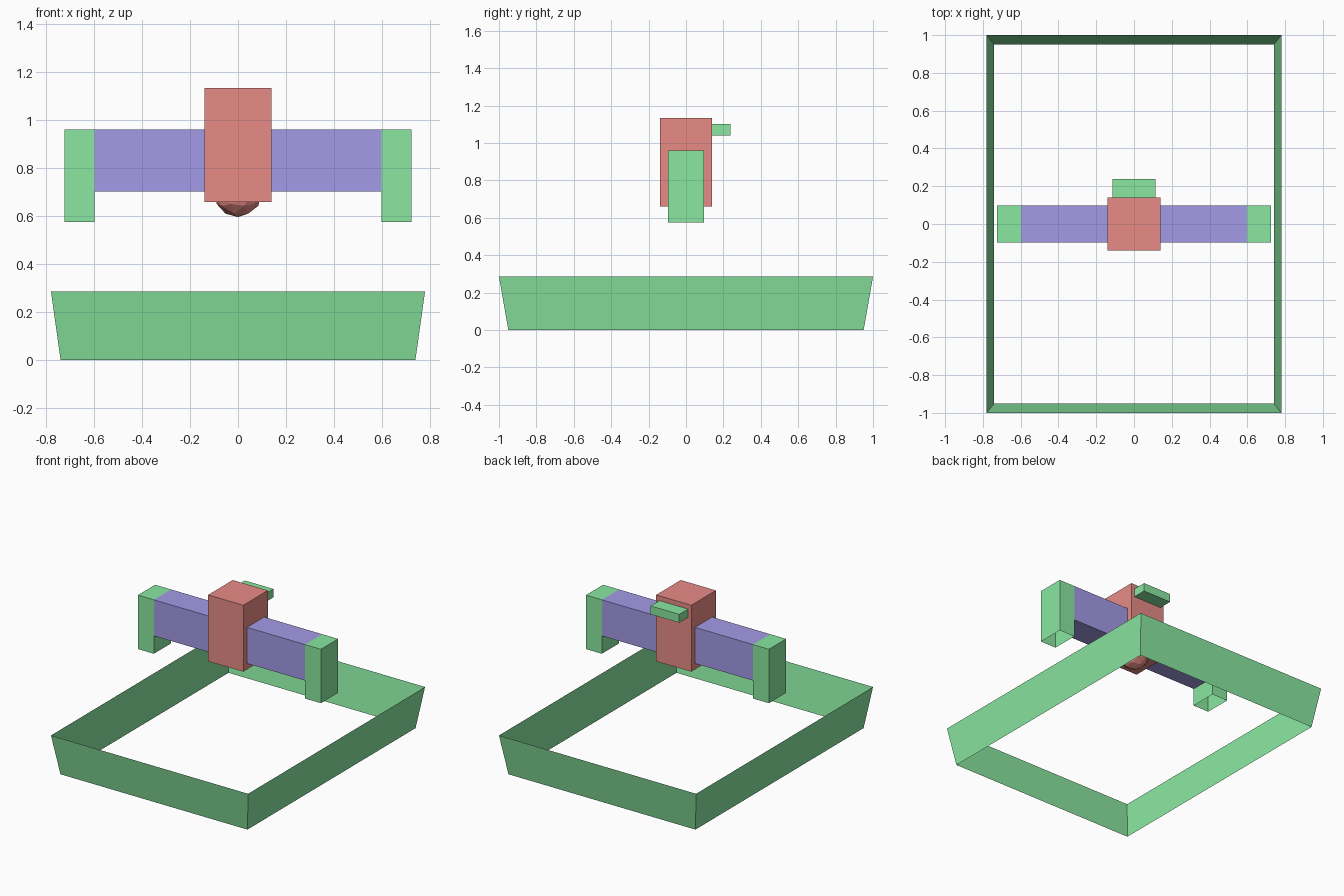
import bpy, bmesh
from mathutils import Vector

cube = bpy.data.objects.get("Cube")
if cube:
    bpy.data.objects.remove(cube, do_unlink=True)


def make_material(name, rgb):
    mat = bpy.data.materials.new(name)
    mat.use_nodes = True
    mat.diffuse_color = (*rgb, 1)
    bsdf = next(n for n in mat.node_tree.nodes if n.type == 'BSDF_PRINCIPLED')
    bsdf.inputs["Base Color"].default_value = (*rgb, 1)
    return mat


GREEN = make_material("soft green", (0.255, 0.8, 0.355))
RED = make_material("soft red", (0.8, 0.26, 0.235))
PURPLE = make_material("soft purple", (0.37, 0.325, 0.8))


def add_object(name, bm, *mats):
    mesh = bpy.data.meshes.new(name)
    bm.to_mesh(mesh)
    bm.free()
    for mat in mats:
        mesh.materials.append(mat)
    obj = bpy.data.objects.new(name, mesh)
    bpy.context.collection.objects.link(obj)
    return obj


def add_box(bm, low, high):
    """Add an axis-aligned box between two corners and return its faces."""
    low, high = Vector(low), Vector(high)
    verts = bmesh.ops.create_cube(bm, size=1)["verts"]
    for v in verts:
        v.co = (low + high) / 2 + v.co * (high - low)
    return list({f for v in verts for f in v.link_faces})


def box(name, low, high, mat):
    bm = bmesh.new()
    add_box(bm, low, high)
    return add_object(name, bm, mat)


# Base frame: thin flared walls, open above and below
bm = bmesh.new()
walls = add_box(bm, (-0.78, -1, 0), (0.78, 1, 0.286))
for v in bm.verts:
    if v.co.z < 0.1:
        v.co.x *= 0.74 / 0.78
        v.co.y *= 0.95
bmesh.ops.delete(bm, geom=[f for f in walls if abs(f.normal.z) > 0.9],
                 context='FACES_ONLY')
add_object("base_frame", bm, GREEN)

# Crossbar with bent-down hollow ends: outline bridged from front to back
ARM_Y, TOP, UNDER, FOOT = 0.097, 0.96, 0.702, 0.574
INNER, OUTER = 0.598, 0.724
bm = bmesh.new()
panels = [
    [(-INNER, UNDER), (INNER, UNDER), (INNER, TOP), (-INNER, TOP)],
]
for s in (-1, 1):
    panels.append([(s * INNER, FOOT), (s * OUTER, FOOT), (s * OUTER, TOP),
                   (s * INNER, TOP), (s * INNER, UNDER)])
for i, panel in enumerate(panels):
    for y in (-ARM_Y, ARM_Y):
        face = bm.faces.new([bm.verts.new((x, y, z)) for x, z in panel])
        face.material_index = 0 if i == 0 else 1
strips = [((-INNER, TOP), (INNER, TOP), 0), ((-INNER, UNDER), (INNER, UNDER), 0)]
for s in (-1, 1):
    strips += [((s * INNER, TOP), (s * OUTER, TOP), 1),
               ((s * OUTER, TOP), (s * OUTER, FOOT), 1),
               ((s * INNER, FOOT), (s * INNER, UNDER), 1)]
for (xa, za), (xb, zb), index in strips:
    face = bm.faces.new([bm.verts.new(p) for p in (
        (xa, -ARM_Y, za), (xb, -ARM_Y, zb), (xb, ARM_Y, zb), (xa, ARM_Y, za))])
    face.material_index = index
bmesh.ops.remove_doubles(bm, verts=bm.verts, dist=0.0005)
bmesh.ops.recalc_face_normals(bm, faces=bm.faces)
add_object("crossbar_and_legs", bm, PURPLE, GREEN)

# Central housing and the small ledge on its back
box("central_housing", (-0.139, -0.139, 0.659), (0.139, 0.139, 1.134), RED)
box("rear_ledge", (-0.113, 0.13, 1.04), (0.113, 0.238, 1.1), GREEN)

# Faceted nub showing below the housing
bm = bmesh.new()
bmesh.ops.create_icosphere(bm, subdivisions=2, radius=0.1)
bmesh.ops.translate(bm, verts=bm.verts, vec=(0, 0, 0.695))
add_object("bottom_nub", bm, RED)
